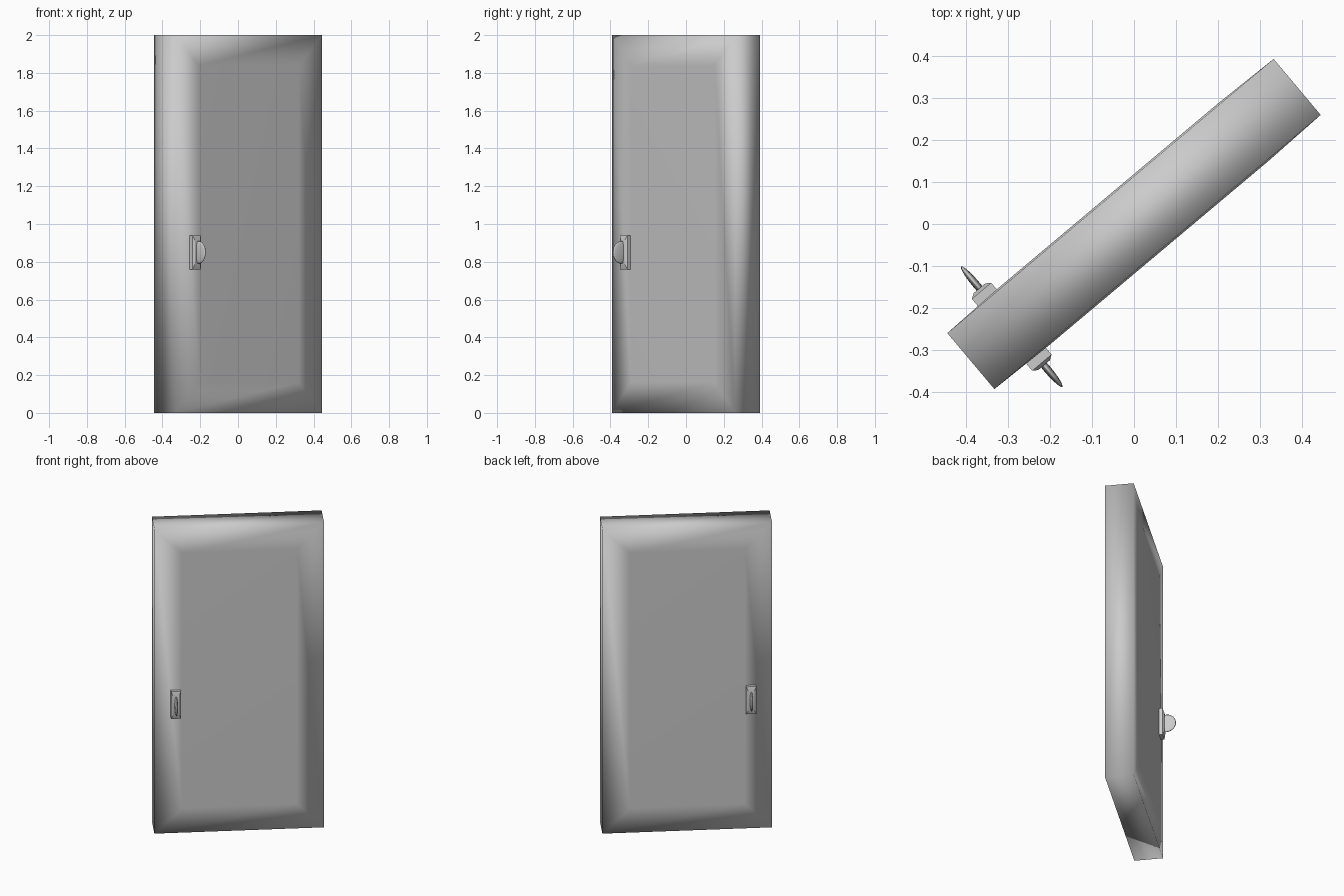
import bpy, bmesh, math
from mathutils import Matrix, Vector

if "Cube" in bpy.data.objects:
    bpy.data.objects.remove(bpy.data.objects["Cube"])

TURN = Matrix.Rotation(math.radians(40.04), 4, 'Z')   # door stands at an angle
HALF_W, HALF_T, HEIGHT = 0.507, 0.087, 2.0


def finish(name, bm, angle=None):
    bmesh.ops.recalc_face_normals(bm, faces=bm.faces[:])
    me = bpy.data.meshes.new(name)
    bm.transform(TURN)
    bm.to_mesh(me)
    bm.free()
    ob = bpy.data.objects.new(name, me)
    bpy.context.collection.objects.link(ob)
    bpy.ops.object.select_all(action='DESELECT')
    ob.select_set(True)
    bpy.context.view_layer.objects.active = ob
    if angle is None:
        bpy.ops.object.shade_smooth()
    else:
        bpy.ops.object.shade_smooth_by_angle(angle=math.radians(angle))
    return ob


def box(bm, size, loc):
    m = Matrix.Translation(loc) @ Matrix.Diagonal((*size, 1))
    return bmesh.ops.create_cube(bm, size=1, matrix=m)['verts']


# door leaf: slab whose two broad faces swell very slightly in the middle
bm = bmesh.new()
box(bm, (HALF_W * 2, HALF_T * 2, HEIGHT), (0, 0, HEIGHT / 2))
broad = [f for f in bm.faces if abs(f.normal.y) > 0.9]
bmesh.ops.inset_individual(bm, faces=broad, thickness=0.23, depth=0.004)
finish("door_leaf", bm)

# latch plate and thumb-turn knob on each side
for side, word in ((-1, "front"), (1, "back")):
    bm = bmesh.new()
    verts = box(bm, (0.06, 0.035, 0.18), (-0.38, side * 0.094, 0.85))
    outer = [f for f in bm.faces
             if f.calc_center_median().y * side > 0.105]
    ret = bmesh.ops.extrude_discrete_faces(bm, faces=outer)
    tip = ret['faces'][0].verts
    for v in tip:
        v.co.y += side * 0.008
        v.co.x = -0.38 + (v.co.x + 0.38) * 0.6
        v.co.z = 0.85 + (v.co.z - 0.85) * 0.7
    finish(word + "_latch_plate", bm, 30)

    bm = bmesh.new()
    m = (Matrix.Translation((-0.38, side * 0.129, 0.85))
         @ Matrix.Diagonal((0.009, 0.058, 0.06, 1))
         @ Matrix.Rotation(math.pi / 2, 4, 'Y'))
    bmesh.ops.create_uvsphere(bm, u_segments=24, v_segments=10, radius=1, matrix=m)
    finish(word + "_thumb_turn", bm)
